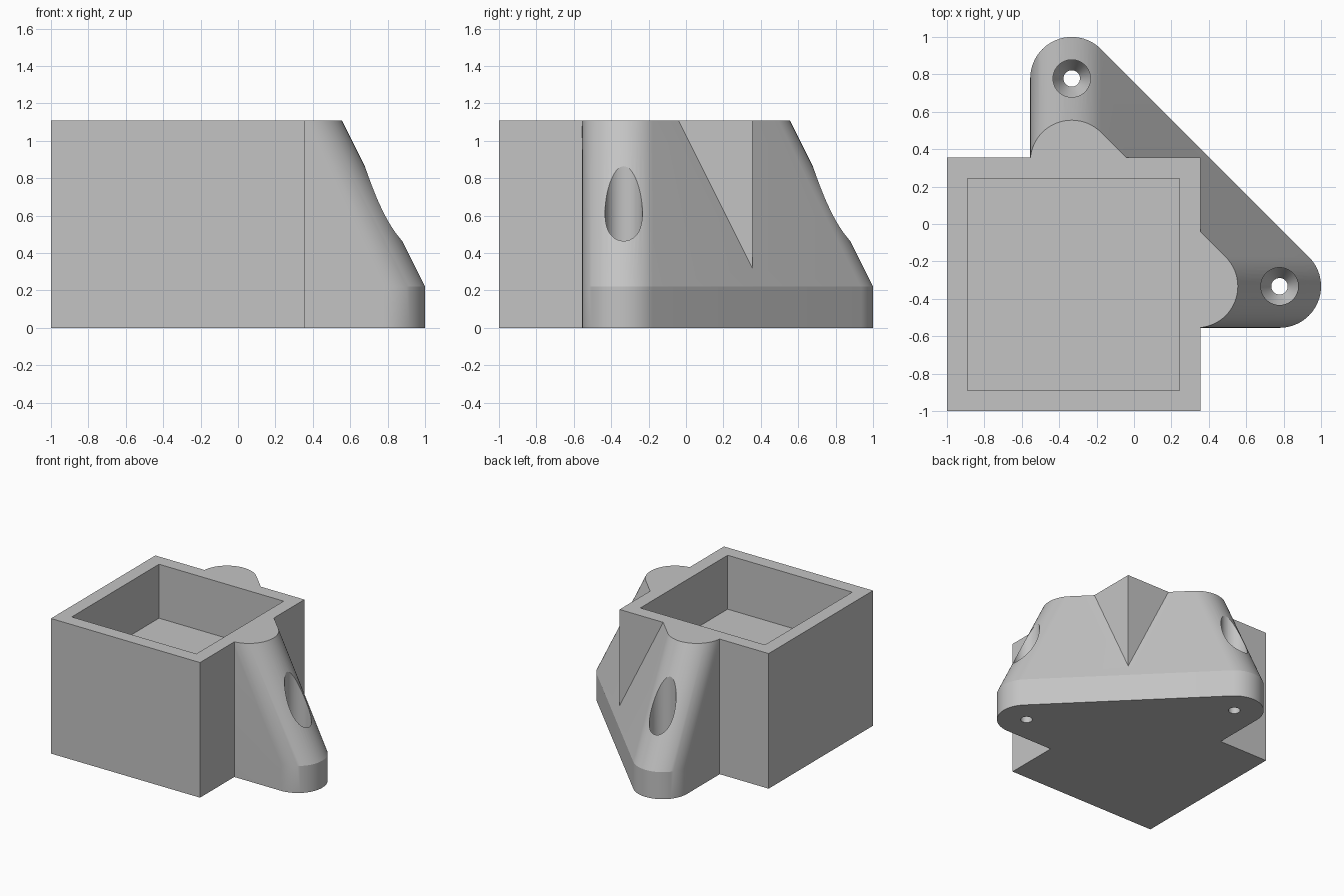
import bpy, bmesh, math

cube = bpy.data.objects.get("Cube")
if cube:
    bpy.data.objects.remove(cube, do_unlink=True)

HEIGHT, FOOT, RADIUS = 1.11, 0.222, 0.222
BOX_MIN, BOX_MAX, WALL = -1.0, 0.355, 0.111
NEAR, FAR = 0.333, 0.778

grey = bpy.data.materials.new("light grey")
grey.use_nodes = True
COLOUR = (0.55, 0.55, 0.55, 1)
grey.diffuse_color = COLOUR
grey.node_tree.nodes["Principled BSDF"].inputs["Base Color"].default_value = COLOUR


def finish(name, bm):
    bmesh.ops.recalc_face_normals(bm, faces=bm.faces)
    mesh = bpy.data.meshes.new(name)
    bm.to_mesh(mesh)
    bm.free()
    mesh.materials.append(grey)
    obj = bpy.data.objects.new(name, mesh)
    bpy.context.collection.objects.link(obj)
    return obj


def block(name, low, high, z0, z1):
    bm = bmesh.new()
    bmesh.ops.create_cube(bm, size=1)
    for v in bm.verts:
        v.co.x = low if v.co.x < 0 else high
        v.co.y = low if v.co.y < 0 else high
        v.co.z = z0 if v.co.z < 0 else z1
    return finish(name, bm)


def ring(bm, x, y, z, r, n=64):
    return [bm.verts.new((x + r * math.cos(2 * math.pi * i / n),
                          y + r * math.sin(2 * math.pi * i / n), z)) for i in range(n)]


def turned(name, x, y, profile):
    # Stack of rings (radius, height) with closed ends
    bm = bmesh.new()
    rings = [ring(bm, x, y, z, r) for r, z in profile]
    for a, b in zip(rings, rings[1:]):
        for i in range(len(a)):
            j = (i + 1) % len(a)
            bm.faces.new((a[i], a[j], b[j], b[i]))
    bm.faces.new(rings[0][::-1])
    bm.faces.new(rings[-1])
    return finish(name, bm)


def combine(target, tool, operation):
    mod = target.modifiers.new("combine", "BOOLEAN")
    mod.operation, mod.solver, mod.object = operation, "EXACT", tool
    bpy.context.view_layer.objects.active = target
    bpy.ops.object.modifier_apply(modifier=mod.name)
    bpy.data.objects.remove(tool, do_unlink=True)


# Square holder
holder = block("corner_holder", BOX_MIN, BOX_MAX, 0, HEIGHT)

# Sloping bracket wrapped around rounded feet and a rounded top
bm = bmesh.new()
for z, reach in ((0, FAR), (FOOT, FAR), (HEIGHT, NEAR)):
    for x, y in ((-NEAR, reach), (reach, -NEAR), (-NEAR, -NEAR)):
        ring(bm, x, y, z, RADIUS)
hull = bmesh.ops.convex_hull(bm, input=bm.verts)
loose = {g for g in hull["geom_interior"] + hull["geom_unused"]
         if isinstance(g, bmesh.types.BMVert)}
bmesh.ops.delete(bm, geom=list(loose), context="VERTS")
bmesh.ops.dissolve_limit(bm, angle_limit=0.005, verts=bm.verts, edges=bm.edges)
combine(holder, finish("bracket", bm), "UNION")

# Open pocket
combine(holder, block("pocket_cutter", BOX_MIN + WALL, BOX_MAX - WALL,
                      0.667, HEIGHT + 0.2), "DIFFERENCE")

# Countersunk screw holes
for x, y in ((-NEAR, FAR), (FAR, -NEAR)):
    profile = ((0.044, -0.1), (0.044, 0.12), (0.1, FOOT), (0.1, HEIGHT + 0.2))
    combine(holder, turned("screw_cutter", x, y, profile), "DIFFERENCE")

bpy.ops.object.select_all(action="DESELECT")
holder.select_set(True)
bpy.context.view_layer.objects.active = holder
bpy.ops.object.shade_smooth_by_angle(angle=math.radians(15))
